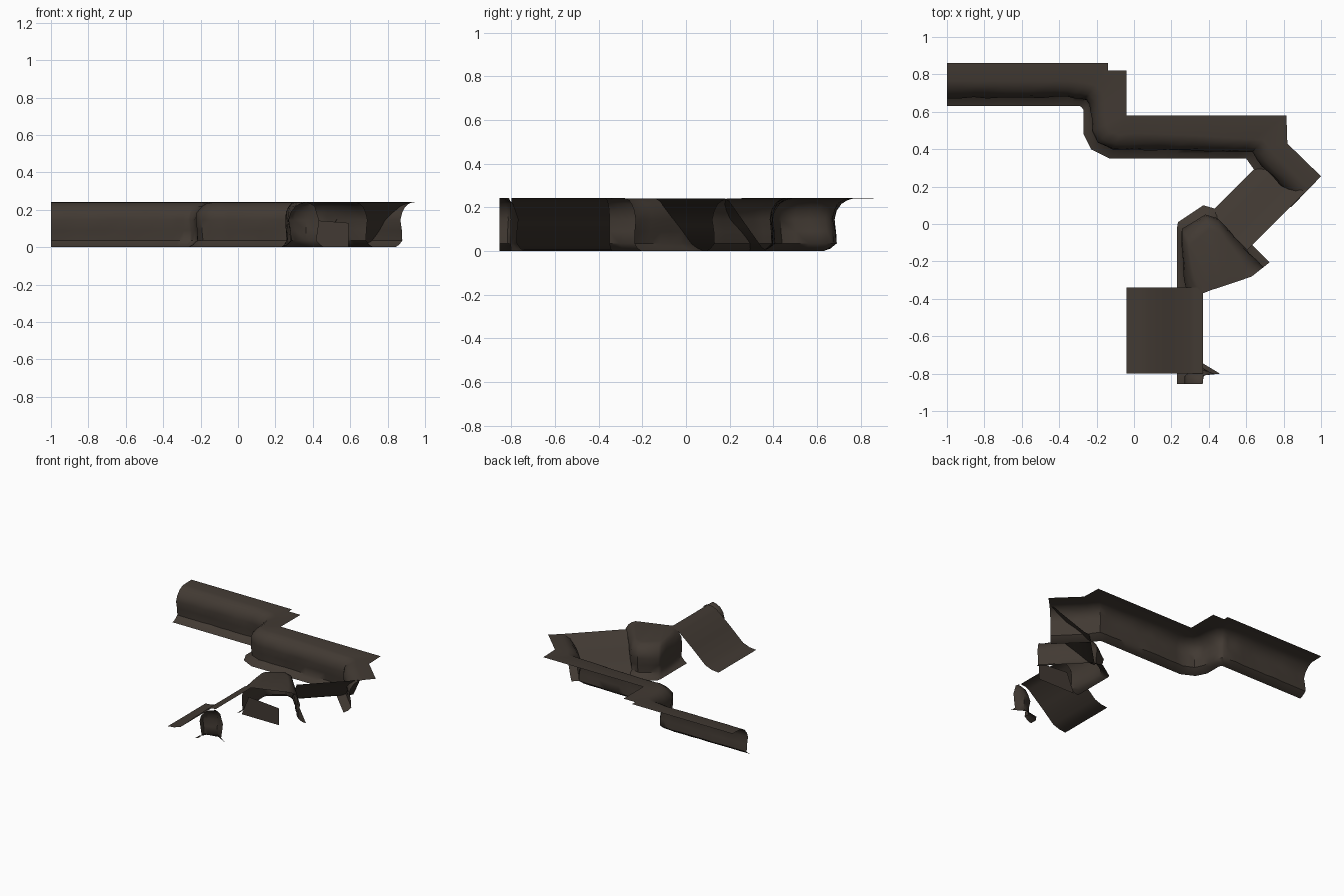
import bpy, bmesh, math, random
from mathutils import Vector

if "Cube" in bpy.data.objects:
    bpy.data.objects.remove(bpy.data.objects["Cube"])

random.seed(4)

rock = bpy.data.materials.new("dark_brown_rock")
rock.diffuse_color = (0.054, 0.042, 0.033, 1)
rock.use_nodes = True
rock.node_tree.nodes["Principled BSDF"].inputs["Base Color"].default_value = rock.diffuse_color


def sheet(name, rows):
    """Open surface through rows of points, facing up, smooth shaded."""
    bm = bmesh.new()
    grid = [[bm.verts.new(p) for p in row] for row in rows]
    for a, b in zip(grid, grid[1:]):
        for i in range(len(a) - 1):
            bm.faces.new((a[i], a[i + 1], b[i + 1], b[i]))
    bmesh.ops.remove_doubles(bm, verts=bm.verts, dist=0.0005)
    bm.normal_update()
    if sum(f.normal.z * f.calc_area() for f in bm.faces) < 0:
        bmesh.ops.reverse_faces(bm, faces=bm.faces[:])
    me = bpy.data.meshes.new(name)
    bm.to_mesh(me)
    bm.free()
    me.materials.append(rock)
    ob = bpy.data.objects.new(name, me)
    bpy.context.collection.objects.link(ob)
    bpy.ops.object.select_all(action='DESELECT')
    bpy.context.view_layer.objects.active = ob
    ob.select_set(True)
    bpy.ops.object.shade_smooth_by_angle(angle=math.radians(45))
    return ob


# Cliff section: distance in from the foot, height, roughness
PROFILE = [(0, 0, 0), (0.03, 0.012, 0.003), (0.058, 0.035, 0.004),
           (0.055, 0.09, 0.004), (0.046, 0.145, 0.006), (0.056, 0.185, 0.005),
           (0.08, 0.217, 0.004), (0.11, 0.234, 0.002), (0.135, 0.24, 0)]


def cliff(name, pairs, step=0.07):
    """Sweep the cliff section along pairs of foot and back-edge points."""
    stations = []
    for (f0, b0), (f1, b1) in zip(pairs, pairs[1:]):
        f0, b0, f1, b1 = map(Vector, (f0, b0, f1, b1))
        n = max(1, round(max((f1 - f0).length, (b1 - b0).length) / step))
        stations += [(f0.lerp(f1, i / n), b0.lerp(b1, i / n)) for i in range(n)]
    stations.append(tuple(map(Vector, pairs[-1])))
    rows = []
    for foot, back in stations:
        width = (back - foot).length
        k = min(1, width / 0.14)
        inward = (back - foot).normalized()
        row = []
        for d, z, rough in PROFILE:
            p = foot + inward * (d * k + random.uniform(-rough, rough))
            row.append((p.x, p.y, z))
        row.append((back.x, back.y, 0.242))
        rows.append(row)
    return sheet(name, rows)


# Long cliff: back run, step forward, middle run, turn beside the ramp
cliff("long_cliff", [
    ((-1, 0.63), (-1, 0.86)),
    ((-0.36, 0.63), (-0.34, 0.86)),
    ((-0.29, 0.63), (-0.14, 0.86)),
    ((-0.28, 0.625), (-0.14, 0.82)),
    ((-0.27, 0.61), (-0.04, 0.82)),
    ((-0.27, 0.54), (-0.04, 0.65)),
    ((-0.27, 0.48), (-0.04, 0.58)),
    ((-0.23, 0.40), (-0.04, 0.58)),
    ((-0.13, 0.35), (-0.035, 0.58)),
    ((0.0, 0.35), (0.02, 0.58)),
    ((0.60, 0.35), (0.815, 0.58)),
    ((0.65, 0.28), (0.82, 0.43)),
    ((0.84, 0.09), (1.0, 0.255)),
])

# Rounded cliff corner between the two ramps
cliff("corner_cliff", [
    ((0.725, -0.205), (0.63, -0.28)),
    ((0.58, -0.06), (0.56, -0.305)),
    ((0.44, 0.08), (0.50, -0.325)),
    ((0.37, 0.10), (0.47, -0.335)),
    ((0.235, 0.01), (0.44, -0.345)),
    ((0.23, -0.02), (0.42, -0.35)),
    ((0.23, -0.34), (0.37, -0.37)),
])

# Small cliff end in front of the lower ramp
cliff("front_cliff_end", [
    ((0.46, -0.80), (0.37, -0.81)),
    ((0.36, -0.74), (0.37, -0.83)),
    ((0.26, -0.76), (0.37, -0.845)),
    ((0.23, -0.80), (0.37, -0.85)),
    ((0.23, -0.855), (0.365, -0.855)),
])


def ramp(name, low_a, low_b, high_a, high_b, section):
    """Sloped sheet from a low edge to a high edge."""
    low_a, low_b, high_a, high_b = map(Vector, (low_a, low_b, high_a, high_b))
    rows = []
    for j in range(6):
        lo, hi = low_a.lerp(low_b, j / 5), high_a.lerp(high_b, j / 5)
        rows.append([(*lo.lerp(hi, t), z) for t, z in section])
    return sheet(name, rows)


ramp("diagonal_ramp", (0.41, 0.06), (0.72, 0.37), (0.605, -0.14), (0.925, 0.18),
     [(0, 0), (0.12, 0.018), (0.5, 0.12), (0.9, 0.228), (1, 0.24)])
ramp("lower_ramp", (-0.04, -0.80), (-0.04, -0.34), (0.37, -0.80), (0.37, -0.34),
     [(0, 0), (0.13, 0.005), (0.27, 0.025), (0.54, 0.125), (0.82, 0.222),
      (0.9, 0.237), (1, 0.242)])

# Upright side wall beside the lower ramp
sheet("ramp_side_wall", [[(0.27, -0.34, 0), (0.59, -0.34, 0)],
                         [(0.33, -0.34, 0.15), (0.59, -0.34, 0.13)]])
